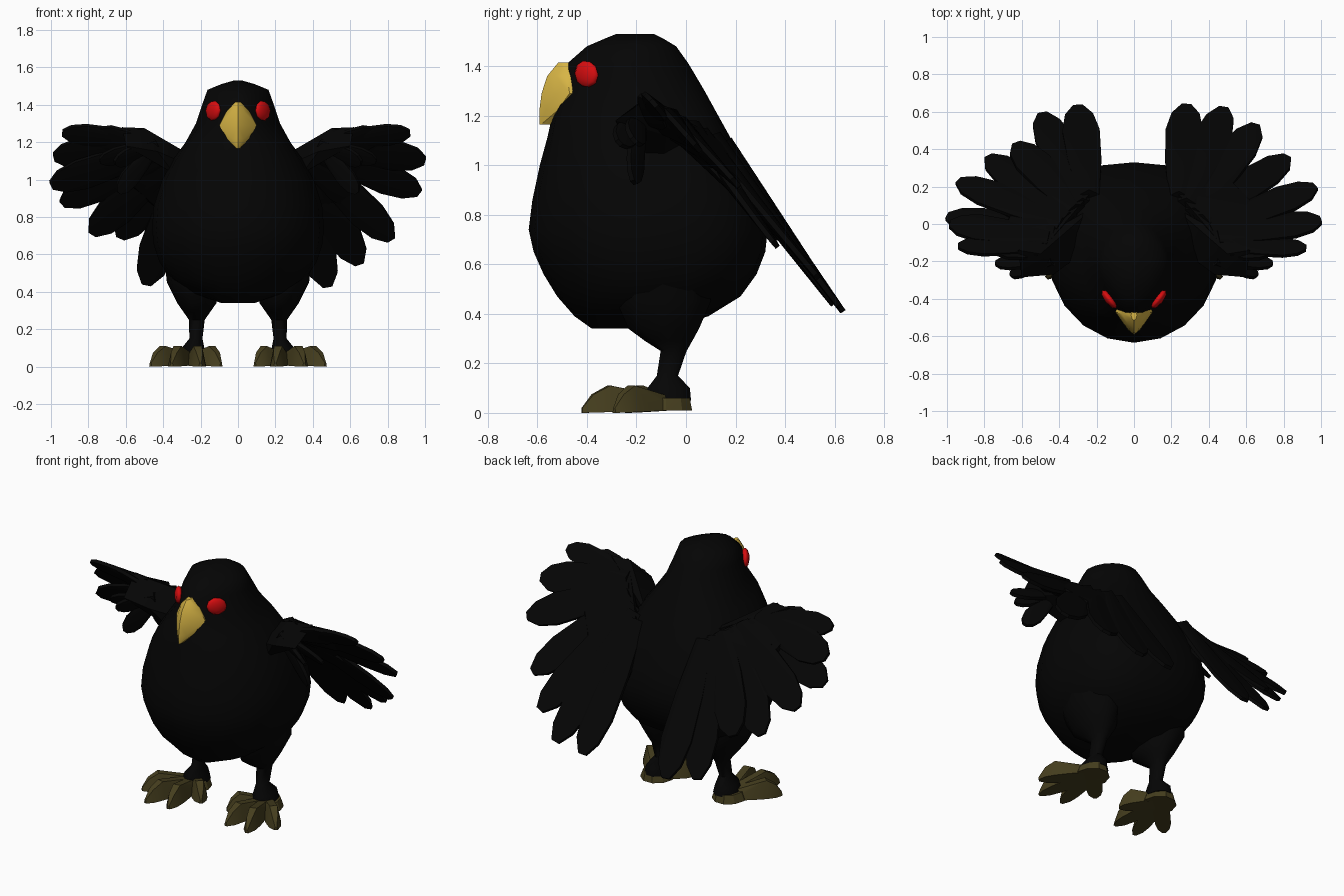
import bpy, bmesh, math
from mathutils import Vector

cube = bpy.data.objects.get("Cube")
if cube:
    bpy.data.objects.remove(cube, do_unlink=True)


def material(name, rgb):
    m = bpy.data.materials.new(name)
    m.use_nodes = True
    m.diffuse_color = (*rgb, 1)
    bsdf = m.node_tree.nodes["Principled BSDF"]
    bsdf.inputs["Base Color"].default_value = (*rgb, 1)
    bsdf.inputs["Roughness"].default_value = 0.8
    return m


BLACK = material("black_plumage", (0.0014, 0.0014, 0.0014))
GOLD = material("gold_beak", (0.68, 0.46, 0.06))
RED = material("red_eye", (0.68, 0.004, 0.005))
OLIVE = material("olive_foot", (0.06, 0.048, 0.013))


def finish(name, bm, mat, angle=40):
    bmesh.ops.recalc_face_normals(bm, faces=bm.faces)
    me = bpy.data.meshes.new(name)
    bm.to_mesh(me)
    bm.free()
    me.materials.append(mat)
    ob = bpy.data.objects.new(name, me)
    bpy.context.collection.objects.link(ob)
    bpy.ops.object.select_all(action='DESELECT')
    ob.select_set(True)
    bpy.context.view_layer.objects.active = ob
    bpy.ops.object.shade_smooth_by_angle(angle=math.radians(angle))
    return ob


def hulls(name, point_sets, mat, angle=30):
    """One object made of several convex solids."""
    bm = bmesh.new()
    for pts in point_sets:
        vs = [bm.verts.new(p) for p in pts]
        res = bmesh.ops.convex_hull(bm, input=vs)
        loose = {g for g in res["geom_interior"] + res["geom_unused"]
                 if isinstance(g, bmesh.types.BMVert)}
        bmesh.ops.delete(bm, geom=list(loose), context='VERTS')
    return finish(name, bm, mat, angle)


def loft(name, rings, mat, sides, taper=0.0, square=1.0, neck=1.25):
    """Rings of (z, centre x, centre y, radius x, radius y), capped.
    Above the neck the front narrows; below it the back is squarer."""
    bm = bmesh.new()
    loops = []
    for z, cx, cy, rx, ry in rings:
        loop = []
        for i in range(sides):
            a = 2 * math.pi * i / sides
            c, s = math.cos(a), math.sin(a)
            if z > neck:
                c *= 1 - taper * max(0, -s)
            elif s > 0:
                c = math.copysign(abs(c) ** square, c)
                s = s ** square
            loop.append(bm.verts.new((cx + rx * c, cy + ry * s, z)))
        loops.append(loop)
    for lo, hi in zip(loops, loops[1:]):
        for i in range(sides):
            j = (i + 1) % sides
            bm.faces.new((lo[i], lo[j], hi[j], hi[i]))
    bm.faces.new(loops[0])
    bm.faces.new(loops[-1])
    return finish(name, bm, mat, 50)


# Body and head: height, half width, front y, back y
outline = [(.34, .09, -.38, -.08), (.39, .24, -.45, .09), (.47, .36, -.52, .22),
           (.56, .42, -.575, .285), (.65, .45, -.615, .32), (.74, .46, -.635, .33),
           (.86, .45, -.62, .305), (1.0, .405, -.59, .24), (1.11, .345, -.56, .18),
           (1.2, .28, -.54, .13), (1.3, .225, -.5, .075), (1.41, .188, -.48, .01),
           (1.48, .163, -.4, -.04), (1.51, .09, -.33, -.09), (1.53, .02, -.28, -.13)]
loft("body", [(z, 0, (f + b) / 2, w, (b - f) / 2) for z, w, f, b in outline],
     BLACK, 20, taper=.25, square=.76)

# Beak: height, ridge y, half width, side y
beak = []
for z, ridge, w, side in [(1.415, -.515, .015, -.49), (1.36, -.56, .065, -.48),
                          (1.29, -.583, .1, -.47), (1.22, -.592, .06, -.52),
                          (1.165, -.592, .01, -.56)]:
    beak.append((0, ridge, z))
    for s in (-1, 1):
        beak += [(s * w, side, z), (s * w * .55, (ridge + side) / 2 - .008, z),
                 (s * w * .8, side + .05, z)]
hulls("beak", [beak], GOLD, 25)

# Eyes
for side, s in (("left", 1), ("right", -1)):
    bm = bmesh.new()
    bmesh.ops.create_uvsphere(bm, u_segments=8, v_segments=5, radius=1)
    ob = finish(side + "_eye", bm, RED, 60)
    ob.location = (s * .132, -.402, 1.368)
    ob.scale = (.026, .062, .053)
    ob.rotation_euler = (math.radians(-20), 0, s * math.radians(-38))


# Wings
NORMAL = Vector((0, .75, .66))
VANE = [(0, .55), (.4, .9), (.72, 1), (.9, .75), (1, .25)]


def feather(root, tip, width, thick, lift=0.0):
    root, tip = Vector(root), Vector(tip)
    d = tip - root
    across = d.cross(NORMAL).normalized()
    up = across.cross(d).normalized()
    pts = []
    for t, w in VANE:
        c = root + d * t + up * lift * (1 - t)
        for k in (-1, 1):
            pts += [c + across * k * w * width + up * .01,
                    c + across * k * w * width - up * .01,
                    c + up * k * thick * (1.25 - t)]
    return pts


def wing(name, s, tips):
    inner, wrist = Vector((s * .24, .14, 1.08)), Vector((s * .49, -.12, 1.21))
    sets, slab = [], []
    last = len(tips) - 1
    for i, (x, y, z) in enumerate(tips):
        root = wrist.lerp(inner, i / last)
        tip = Vector((s * x, y, z))
        sets.append(feather(root, tip, .07 if i == 0 else .1, .035, .01 * (i % 2)))
        # Short coverts under the fan
        sets.append(feather(root, root.lerp(tip, .6), .085, .03, -.035))
        for k in (-.02, .025):
            slab += [root + NORMAL * k, root.lerp(tip, .45) + NORMAL * k * .7]
    hulls(name + "_feathers", sets, BLACK)
    # Smooth upper face joining the feather roots
    slab.append(Vector((s * .52, -.17, 1.275)))
    hulls(name + "_fan_base", [slab], BLACK)
    # Upper arm and the small feathers hanging from its leading edge
    arm = [[(s * .2, -.1, .95), (s * .2, .1, 1.1), (s * .2, -.1, 1.05), (s * .34, -.2, 1.03),
            (s * .34, -.12, 1.13), (s * .43, -.27, 1.15), (s * .5, -.16, 1.275),
            (s * .6, -.285, 1.18), (s * .62, -.14, 1.28), (s * .5, -.08, 1.12)]]
    for x, y, z in ((.64, -.21, .93), (.66, -.27, 1.09), (.74, -.21, 1.1)):
        arm.append(feather((s * .44, -.19, 1.19), (s * x, y, z), .055, .03))
    hulls(name + "_arm", arm, BLACK)


wing("left_wing", 1, [(.92, -.13, 1.25), (1, .02, 1.1), (.97, .2, .93), (.82, .36, .68),
                      (.65, .53, .55), (.48, .62, .43), (.28, .635, .41)])
wing("right_wing", -1, [(.94, -.12, 1.25), (.985, 0, 1.12), (1, .04, .97), (.94, .23, .87),
                        (.78, .36, .71), (.63, .43, .69), (.49, .59, .44), (.3, .63, .41)])

# Legs and feet
leg = [(.05, .24, -.07, .075, .095), (.1, .24, -.07, .06, .09), (.15, .225, -.075, .035, .045),
       (.25, .22, -.05, .042, .055), (.29, .22, -.07, .07, .1), (.34, .22, -.09, .105, .15),
       (.45, .24, -.09, .14, .2), (.62, .24, -.1, .16, .2)]
TOE = [(0, .045, .06), (.45, .048, .09), (.7, .045, .11), (.88, .034, .075), (1, .01, .02)]


def toe(s, x, y):
    start, end = Vector((s * .25, -.06, 0)), Vector((s * x, y, 0))
    across = (end - start).normalized().cross(Vector((0, 0, 1)))
    pts = []
    for t, w, top in TOE:
        c = start.lerp(end, t)
        for k in (-1, 1):
            pts += [c + across * k * w + Vector((0, 0, .012 * (1 - t))),
                    c + across * k * w * .5 + Vector((0, 0, top))]
    return pts


for side, s in (("left", 1), ("right", -1)):
    loft(side + "_leg", [(z, s * x, y, a, b) for z, x, y, a, b in leg], BLACK, 10)
    heel = []
    for i in range(10):
        a = 2 * math.pi * i / 10
        c, d = math.cos(a), math.sin(a)
        heel += [(s * .25 + .1 * c, -.08 + .11 * d, .01),
                 (s * .25 + .08 * c, -.08 + .1 * d, .06)]
    toes = [toe(s, x, y) for x, y in ((.09, -.24), (.2, -.41), (.355, -.42), (.468, -.29))]
    hulls(side + "_foot", [heel] + toes, OLIVE, 25)
